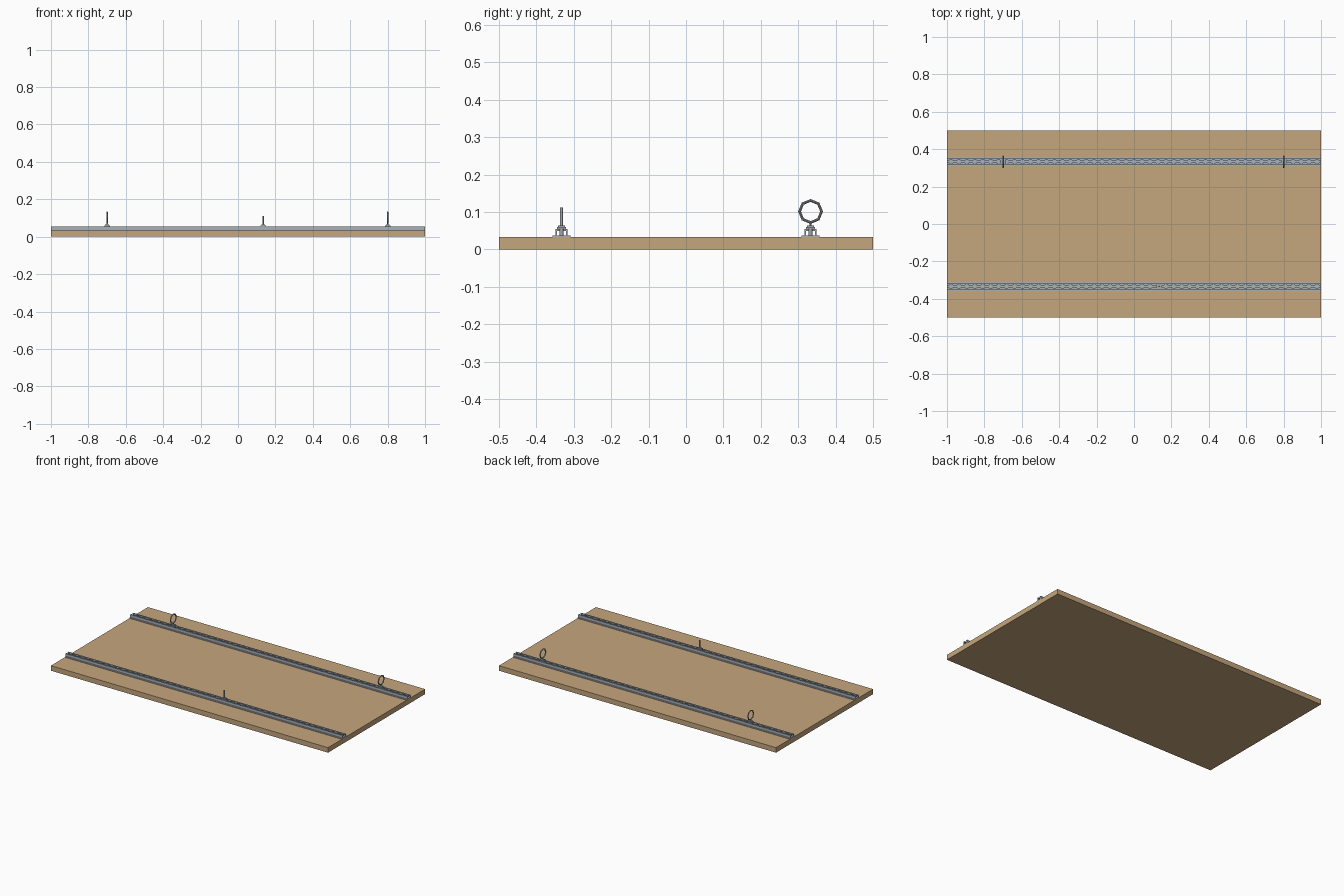
import bpy, bmesh, math
from mathutils import Matrix, Vector

if "Cube" in bpy.data.objects:
    bpy.data.objects.remove(bpy.data.objects["Cube"])


def material(name, rgb):
    m = bpy.data.materials.new(name)
    m.diffuse_color = (*rgb, 1)
    m.use_nodes = True
    m.node_tree.nodes["Principled BSDF"].inputs["Base Color"].default_value = m.diffuse_color
    return m


WOOD = material("plywood tan", (0.56, 0.38, 0.205))
ALU = material("aluminium grey", (0.40, 0.44, 0.47))
STEEL = material("steel grey", (0.36, 0.39, 0.41))

BOARD_TOP = 0.033
RAIL_TOP = 0.054
RAIL_Y = 0.333
PITCH = 2 / 47


def finish(name, bm, mat):
    bmesh.ops.recalc_face_normals(bm, faces=bm.faces)
    me = bpy.data.meshes.new(name)
    bm.to_mesh(me)
    bm.free()
    me.materials.append(mat)
    ob = bpy.data.objects.new(name, me)
    bpy.context.collection.objects.link(ob)
    return ob


def add_box(bm, x0, x1, y0, y1, z0, z1):
    mat = Matrix.Translation(((x0 + x1) / 2, (y0 + y1) / 2, (z0 + z1) / 2)) \
        @ Matrix.Diagonal((x1 - x0, y1 - y0, z1 - z0, 1))
    bmesh.ops.create_cube(bm, size=1, matrix=mat)


def add_cylinder(bm, x, y, z0, z1, r, sides):
    bmesh.ops.create_cone(bm, cap_ends=True, segments=sides, radius1=r, radius2=r,
                          depth=z1 - z0, matrix=Matrix.Translation((x, y, (z0 + z1) / 2)))


def add_lip(bm, y, side):
    """Top lip of the rail, its inner edge scalloped by the row of round holes."""
    slot, radius, outer = 0.0055, 0.0115, 0.016
    reach = math.sqrt(radius ** 2 - slot ** 2)
    points = [(-1, slot)]
    for i in range(47):
        cx = -1 + (i + 0.5) * PITCH
        a0 = math.asin(slot / radius)
        for k in range(7):
            a = math.pi - a0 - (math.pi - 2 * a0) * k / 6
            points.append((cx + radius * math.cos(a), radius * math.sin(a)))
    points.append((1, slot))
    rows = []
    for x, inner in points:
        rows.append([bm.verts.new((x, y + side * w, z)) for w, z in
                     ((inner, RAIL_TOP), (outer, RAIL_TOP),
                      (outer, RAIL_TOP - 0.005), (inner, RAIL_TOP - 0.005))])
    for a, b in zip(rows, rows[1:]):
        for j in range(4):
            k = (j + 1) % 4
            bm.faces.new((a[j], a[k], b[k], b[j]))
    bm.faces.new(rows[0])
    bm.faces.new(rows[-1][::-1])


# Board
bm = bmesh.new()
add_box(bm, -1, 1, -0.5, 0.5, 0, BOARD_TOP)
finish("board", bm, WOOD)

# Slotted rails: floor with flanges, two walls, two scalloped lips
for name, y in (("front_rail", -RAIL_Y), ("back_rail", RAIL_Y)):
    bm = bmesh.new()
    add_box(bm, -1, 1, y - 0.024, y + 0.024, BOARD_TOP, BOARD_TOP + 0.004)
    for side in (-1, 1):
        a, b = sorted((y + side * 0.0125, y + side * 0.016))
        add_box(bm, -1, 1, a, b, BOARD_TOP + 0.004, RAIL_TOP - 0.005)
        add_lip(bm, y, side)
    finish(name, bm, ALU)


def fitting(name, x, y):
    """Stud and cap that lock into a rail slot."""
    bm = bmesh.new()
    for dx in (-0.010, 0.010):
        add_cylinder(bm, x + dx, y, BOARD_TOP + 0.004, RAIL_TOP, 0.005, 12)
    add_box(bm, x - 0.015, x + 0.015, y - 0.012, y + 0.012, RAIL_TOP, 0.060)
    add_box(bm, x - 0.010, x + 0.010, y - 0.009, y + 0.009, 0.060, 0.064)
    finish(name, bm, STEEL)


# Tie-down rings, eight-sided and standing across the back rail
for name, x in (("left", -0.70), ("right", 0.80)):
    fitting(name + "_ring_fitting", x, RAIL_Y)
    bpy.ops.mesh.primitive_torus_add(major_segments=8, minor_segments=8,
                                     major_radius=0.0295, minor_radius=0.0038,
                                     location=(x, RAIL_Y, 0.1015),
                                     rotation=(0, math.pi / 2, 0))
    ring = bpy.context.object
    ring.name = name + "_tie_ring"
    ring.data.materials.append(STEEL)
    bm = bmesh.new()
    add_cylinder(bm, x, RAIL_Y, 0.062, 0.071, 0.003, 8)
    finish(name + "_ring_neck", bm, STEEL)

# Upright pin on the front rail
fitting("pin_fitting", 0.135, -RAIL_Y)
bm = bmesh.new()
add_cylinder(bm, 0.135, -RAIL_Y, 0.062, 0.112, 0.004, 12)
finish("upright_pin", bm, STEEL)
